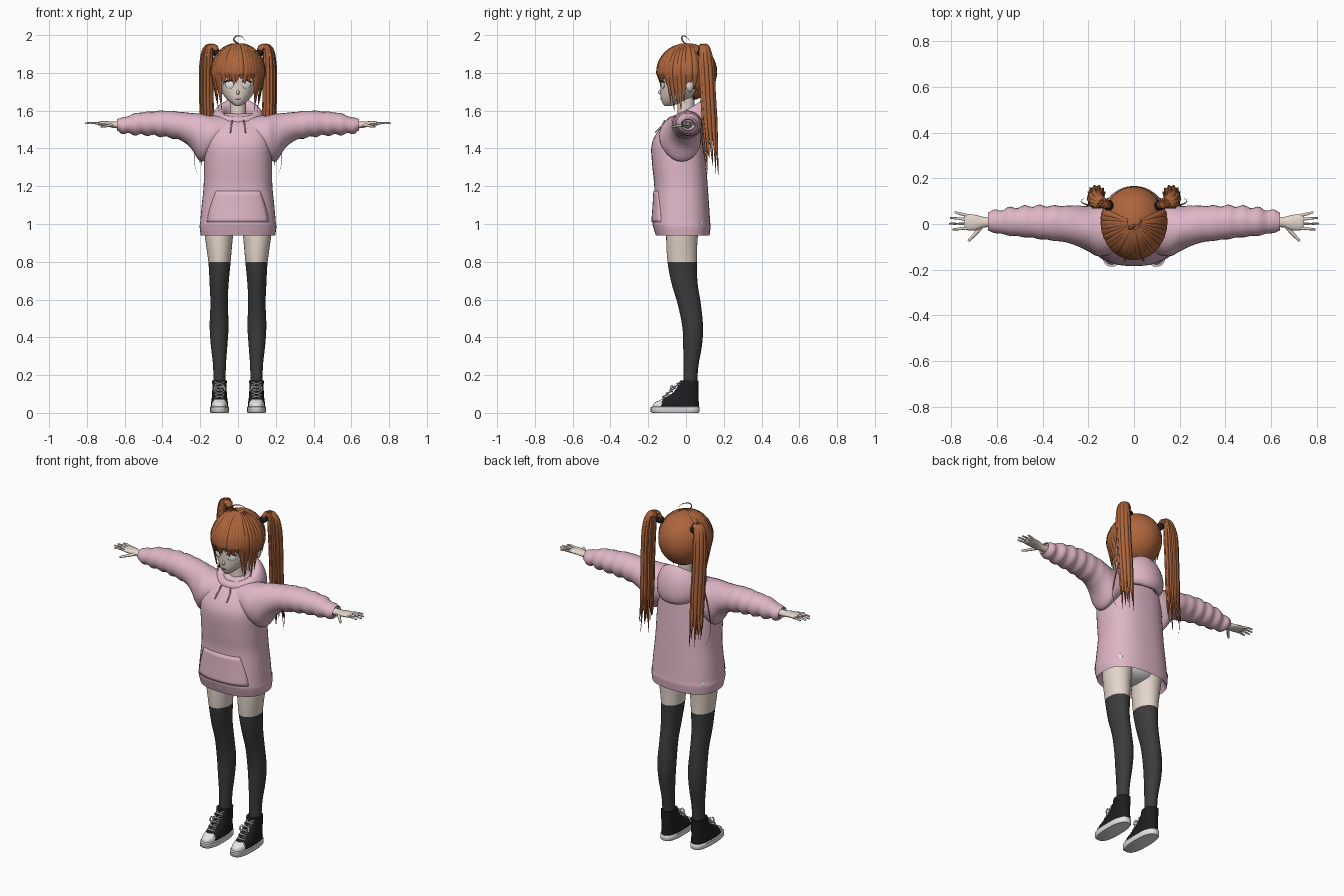
import bpy, bmesh, math, random
from mathutils import Vector, Matrix

random.seed(4)
if "Cube" in bpy.data.objects:
    bpy.data.objects.remove(bpy.data.objects["Cube"])


def material(name, r, g, b):
    m = bpy.data.materials.new(name)
    m.use_nodes = True
    m.diffuse_color = (r, g, b, 1)
    node = m.node_tree.nodes["Principled BSDF"]
    node.inputs["Base Color"].default_value = (r, g, b, 1)
    node.inputs["Roughness"].default_value = 0.8
    return m


PINK = material("pink cloth", 0.74, 0.47, 0.57)
HAIR = material("copper hair", 0.42, 0.13, 0.045)
SKIN = material("pale skin", 0.78, 0.67, 0.59)
SOCK = material("charcoal stocking", 0.045, 0.045, 0.046)
BLACK = material("black canvas", 0.013, 0.013, 0.015)
WHITE = material("white", 0.8, 0.8, 0.82)


def spline(rows, k=4):
    """Catmull-Rom resampling of rows of numbers."""
    rows = [Vector(r) for r in rows]
    out = []
    for i in range(len(rows) - 1):
        a, b, c, d = rows[max(i - 1, 0)], rows[i], rows[i + 1], rows[min(i + 2, len(rows) - 1)]
        for j in range(k):
            t = j / k
            out.append(b + (c - a) * (t / 2) + (a * 2 - b * 5 + c * 4 - d) * (t * t / 2)
                       + (b * 3 - a - c * 3 + d) * (t ** 3 / 2))
    return out + [rows[-1]]


def skin(bm, rings, caps=True, loop=False):
    """Joins closed rings of points into a surface."""
    vs = [[bm.verts.new(p) for p in ring] for ring in rings]
    n = len(vs[0])
    pairs = list(zip(vs, vs[1:])) + ([(vs[-1], vs[0])] if loop else [])
    for a, b in pairs:
        for i in range(n):
            bm.faces.new((a[i], a[(i + 1) % n], b[(i + 1) % n], b[i]))
    if caps and not loop:
        bm.faces.new(vs[0])
        bm.faces.new(vs[-1])


def power(c, p):
    return math.copysign(abs(c) ** (2 / p), c)


def zring(z, cx, hx, yf, yb, p=2, n=32):
    angles = [math.tau * i / n for i in range(n)]
    return [Vector((cx + hx * power(math.cos(a), p),
                    (yf + yb) / 2 + (yb - yf) / 2 * power(math.sin(a), p), z)) for a in angles]


def xring(x, yc, zc, ry, rz, n=24):
    angles = [math.tau * i / n for i in range(n)]
    return [Vector((x, yc + ry * math.cos(a), zc + rz * math.sin(a))) for a in angles]


def tube(bm, pts, width, thick, taper=lambda t: 1, n=8, k=3):
    """Flattened tube whose broad side faces away from the z axis."""
    pts = spline(pts, k)
    rings = []
    for i, p in enumerate(pts):
        tan = (pts[min(i + 1, len(pts) - 1)] - pts[max(i - 1, 0)]).normalized()
        side = tan.cross(Vector((p.x, p.y, 0.001)))
        side = side.normalized() if side.length > 1e-6 else Vector((1, 0, 0))
        up = side.cross(tan)
        s = max(taper(i / (len(pts) - 1)), 0.03)
        rings.append([p + side * math.cos(math.tau * j / n) * width * s
                      + up * math.sin(math.tau * j / n) * thick * s for j in range(n)])
    skin(bm, rings)


def ball(bm, centre, size, turn=0):
    m = Matrix.Translation(centre) @ Matrix.Rotation(turn, 4, 'Z') @ Matrix.Diagonal((*size, 1))
    bmesh.ops.create_uvsphere(bm, u_segments=32, v_segments=20, radius=1, matrix=m)


def finish(name, bm, mats, rule=None, mirror=False, angle=50):
    bmesh.ops.recalc_face_normals(bm, faces=bm.faces)
    for f in bm.faces:
        f.material_index = rule(f.calc_center_median()) if rule else 0
    me = bpy.data.meshes.new(name)
    bm.to_mesh(me)
    bm.free()
    ob = bpy.data.objects.new(name, me)
    bpy.context.collection.objects.link(ob)
    for m in mats:
        me.materials.append(m)
    if mirror:
        ob.modifiers.new("mirror", 'MIRROR').use_mirror_merge = False
    bpy.ops.object.select_all(action='DESELECT')
    ob.select_set(True)
    bpy.context.view_layer.objects.active = ob
    bpy.ops.object.shade_smooth_by_angle(angle=math.radians(angle))
    return ob


# Hoodie body, open at the hem: z, half width, front y, back y
body = spline([(.94, .197, -.16, .125), (.985, .203, -.174, .13), (1.01, .2, -.178, .128),
               (1.1, .192, -.172, .122), (1.2, .182, -.168, .115), (1.3, .18, -.178, .108),
               (1.4, .178, -.184, .1), (1.46, .175, -.168, .095), (1.52, .16, -.125, .09),
               (1.56, .12, -.08, .085), (1.585, .07, -.04, .07)])
bm = bmesh.new()
inner = [(1.05, .15, -.12, .09), (.96, .185, -.15, .11)]
skin(bm, [zring(z, 0, h, f, b, 2.5, 48) for z, h, f, b in inner + [tuple(r) for r in body]])
finish("hoodie_body", bm, [PINK])


def body_y(x, z, back=False):
    _, h, f, b = min(body, key=lambda r: abs(r[0] - z))
    s = (1 - min(abs(x) / h, 1) ** 2.5) ** (1 / 2.5) * (b - f) / 2
    return (f + b) / 2 + (s if back else -s)


# Front pocket, following the belly
bm = bmesh.new()
levels = [r[0] for r in body if 1.0 < r[0] < 1.19]
grid = []
for z in levels:
    w = .165 - .05 * ((z - 1.0) / .18) ** 1.5
    grid.append([bm.verts.new((w * u / 8, body_y(w * u / 8, z) - .005, z)) for u in range(-8, 9)])
for a, b in zip(grid, grid[1:]):
    for i in range(16):
        bm.faces.new((a[i], a[i + 1], b[i + 1], b[i]))
pocket = finish("pocket", bm, [PINK])
pocket.modifiers.new("thickness", 'SOLIDIFY').thickness = 0.008

# Sleeves with soft wrinkles: x, centre y, centre z, half depth, half height
bm = bmesh.new()
sleeve = spline([(.05, -.03, 1.49, .09, .08), (.15, -.03, 1.465, .112, .11),
                 (.2, -.02, 1.458, .1, .126), (.25, -.008, 1.495, .088, .093),
                 (.3, .0, 1.517, .08, .076), (.38, .005, 1.53, .075, .07),
                 (.46, .01, 1.532, .069, .063), (.54, .01, 1.53, .061, .057),
                 (.6, .01, 1.522, .05, .043), (.64, .012, 1.524, .042, .034)], 5)
rings = []
for x, yc, zc, ry, rz in sleeve:
    fold = .004 * math.sin(x * 95) * min(max((x - .25) * 6, 0), 1)
    rings.append(xring(x, yc + fold * .5, zc - fold * .5, ry + fold, rz + fold))
rings.append(xring(.63, .012, 1.524, .034, .027))
skin(bm, rings)
finish("sleeves", bm, [PINK], mirror=True)

# Hood lying round the neck, heavier at the back
bm = bmesh.new()
rings = []
for i in range(40):
    a = math.tau * i / 40
    b = (1 + math.sin(a)) / 2
    r, zc, h, t = .09 + .018 * b, 1.543 + .02 * b, .026 + .078 * b ** 1.3, .026 + .016 * b
    ring = []
    for j in range(16):
        c, s = math.cos(math.tau * j / 16), math.sin(math.tau * j / 16)
        rad = r + t * c - .2 * h * s * b
        ring.append(Vector((rad * math.cos(a) * 1.05, .012 + rad * math.sin(a), zc + h * s)))
    rings.append(ring)
skin(bm, rings, loop=True)
finish("hood", bm, [PINK])

# Drawstrings and hem tags
bm = bmesh.new()
tube(bm, [(.03, -.112, 1.55), (.036, body_y(.036, 1.52) - .004, 1.52),
          (.04, body_y(.04, 1.48) - .004, 1.485)], .004, .004)
finish("drawstrings", bm, [PINK], mirror=True)
bm = bmesh.new()
ball(bm, (.165, body_y(.165, 1.0, True), 1.0), (.012, .004, .016), -.75)
finish("hem_tags", bm, [WHITE], mirror=True)

# Legs, with the stocking below a fixed height: z, centre x, half width, front y, back y
bm = bmesh.new()
leg = spline([(1.04, .095, .085, -.1, .08), (.94, .101, .075, -.105, .063), (.8, .098, .059, -.098, .057),
              (.68, .1, .05, -.075, .062), (.58, .1, .046, -.045, .078), (.46, .1, .05, -.02, .09),
              (.36, .1, .044, -.015, .085), (.25, .098, .034, -.014, .066), (.15, .098, .032, -.014, .058)])
skin(bm, [zring(*r) for r in leg])
finish("legs", bm, [SKIN, SOCK], lambda c: int(c.z < .8), True)
bm = bmesh.new()
ball(bm, (0, -.015, 1.0), (.15, .09, .062))
finish("underwear", bm, [WHITE])

# Shoes: canvas upper with toe cap, sole and laces
bm = bmesh.new()
upper = spline([(.025, .098, .045, -.178, .068), (.05, .098, .045, -.172, .068), (.07, .098, .042, -.135, .067),
                (.1, .098, .039, -.078, .066), (.14, .098, .038, -.042, .065), (.172, .098, .039, -.032, .066)])
skin(bm, [zring(*r, 2.5) for r in upper])
finish("shoe_uppers", bm, [BLACK, WHITE], lambda c: int(c.y < -.128), True)
bm = bmesh.new()
skin(bm, [zring(z, .098, h, f, b, 2.6) for z, h, f, b in
          [(0, .046, -.18, .066), (.006, .05, -.187, .071), (.03, .05, -.187, .071), (.033, .046, -.18, .068)]])
finish("shoe_soles", bm, [WHITE], mirror=True)
bm = bmesh.new()
for i in range(5):
    y, z = -.122 + .019 * i, .08 + .017 * i
    for s in (-1, 1):
        tube(bm, [(.098 - s * .024, y + .012, z), (.098, y - .002, z + .006),
                  (.098 + s * .024, y + .022, z + .014)], .004, .004)
for s in (-1, 1):
    tube(bm, [(.098, -.06, .13), (.098 + s * .022, -.078, .142), (.098 + s * .03, -.08, .115)], .005, .004)
finish("shoe_laces", bm, [WHITE], mirror=True)

# Hands: palm, four fingers and a thumb
bm = bmesh.new()
skin(bm, [xring(*r, n=16) for r in spline([(.6, .01, 1.524, .024, .02), (.655, .008, 1.525, .023, .017),
          (.69, .006, 1.53, .033, .014), (.725, .008, 1.532, .036, .012), (.742, .01, 1.532, .033, .008)])])
for i, tip in enumerate((.795, .81, .805, .785)):
    y = -.017 + i * .018
    tube(bm, [(.73, y, 1.532), (.765, y * 1.25, 1.535), (tip, y * 1.4, 1.533)], .007, .008,
         lambda t: 1 - .45 * t)
tube(bm, [(.665, -.005, 1.525), (.692, -.04, 1.52), (.725, -.074, 1.515)], .01, .011, lambda t: 1 - .5 * t)
finish("hands", bm, [SKIN], mirror=True)

# Head, neck, ears and nose
bm = bmesh.new()
head = spline([(1.624, 0, .012, -.112, -.085), (1.64, 0, .036, -.125, -.03), (1.67, 0, .068, -.134, .04),
               (1.72, 0, .096, -.136, .09), (1.8, 0, .118, -.136, .13), (1.88, 0, .105, -.11, .12),
               (1.93, 0, .06, -.06, .08)])
skin(bm, [zring(*r) for r in head])
skin(bm, [zring(z, 0, .043, -.045, .045) for z in (1.52, 1.6, 1.7)])
for s in (-1, 1):
    ball(bm, (s * .118, .02, 1.735), (.016, .022, .034), s * .4)
ball(bm, (0, -.134, 1.697), (.008, .014, .012))
finish("head", bm, [SKIN])

# Eyes, lashes and mouth
bm = bmesh.new()
ball(bm, (.045, -.123, 1.738), (.024, .006, .022), .38)
finish("eyes", bm, [WHITE], mirror=True)
bm = bmesh.new()
tube(bm, [(.02, -.134, 1.752), (.045, -.13, 1.763), (.07, -.116, 1.75)], .004, .003)
finish("lashes", bm, [BLACK], mirror=True)
bm = bmesh.new()
tube(bm, [(-.012, -.133, 1.662), (0, -.135, 1.66), (.012, -.133, 1.662)], .0015, .002)
finish("mouth", bm, [BLACK])

# Hair cap with the face and ears left open
bm = bmesh.new()
ball(bm, (0, .01, 1.805), (.138, .155, .152))
gone = [f for f in bm.faces if f.calc_center_median().z < 1.82 and f.calc_center_median().y < .045]
bmesh.ops.delete(bm, geom=gone, context='FACES')
cap = finish("hair_cap", bm, [HAIR])
cap.modifiers.new("thickness", 'SOLIDIFY').thickness = 0.01


def fringe_lock(bm, deg, end, width):
    phi, pts = math.radians(deg), []
    for th in (12, 32, 52, 72, 90):
        s = math.sin(math.radians(th))
        pts.append((.139 * s * math.sin(phi), .01 - .16 * s * math.cos(phi),
                    1.805 + .152 * math.cos(math.radians(th))))
    for t in (.35, .7, 1):
        z = 1.805 + (end - 1.805) * t
        k = 1 - 1.1 * (1.805 - z)
        pts.append((.139 * k * math.sin(phi + .05 * t * math.sin(deg)), .01 - .16 * k * math.cos(phi), z))
    tube(bm, pts, width, .008, lambda t: min(.25 + 1.6 * t, 1, 2.6 * (1 - t)), 8)


# Fringe over the forehead and long locks beside the face
bm = bmesh.new()
for i, deg in enumerate(range(-104, 105, 8)):
    d = abs(deg)
    end = 1.735 + .03 * (i % 3) / 2 if d < 46 else 1.6 + .04 * (i % 2) if d < 84 else 1.72
    fringe_lock(bm, deg + random.uniform(-2, 2), end, .019)
finish("fringe", bm, [HAIR])

# Curled stray lock on the crown
bm = bmesh.new()
tube(bm, [(.005, 0, 1.95), (-.022, -.02, 1.973), (-.01, -.02, 1.994), (.02, 0, 1.992), (.04, .02, 1.97)],
     .006, .004, lambda t: 1.1 - t)
finish("stray_lock", bm, [HAIR])

# Twin tails built from tapering strands that spread downwards
bm = bmesh.new()
for i in range(11):
    a = math.tau * i / 10
    dx, dy = (.026 * math.cos(a), .03 * math.sin(a)) if i < 10 else (0, 0)
    end = 1.235 + random.uniform(0, .13)
    path = [(.1, .075, 1.885), (.128 + dx * .4, .09 + dy * .4, 1.938), (.158 + dx * .7, .1 + dy * .6, 1.925),
            (.167 + dx, .108 + dy, 1.84), (.168 + dx, .116 + dy, 1.7), (.165 + dx, .125 + dy, 1.55),
            (.163 + dx * 1.2, .135 + dy, 1.4), (.165 + dx * 1.5, .142 + dy, end)]
    tube(bm, path, .014, .012, lambda t: min(.6 + t * 2, 1, 3.5 * (1 - t)))
tube(bm, [(.175, .09, 1.6), (.208, .085, 1.45), (.232, .1, 1.34), (.21, .12, 1.25)], .005, .004, lambda t: 1 - t)
finish("twin_tails", bm, [HAIR], mirror=True)
bm = bmesh.new()
ball(bm, (.112, .082, 1.905), (.022, .024, .02))
finish("hair_ties", bm, [BLACK], mirror=True)
